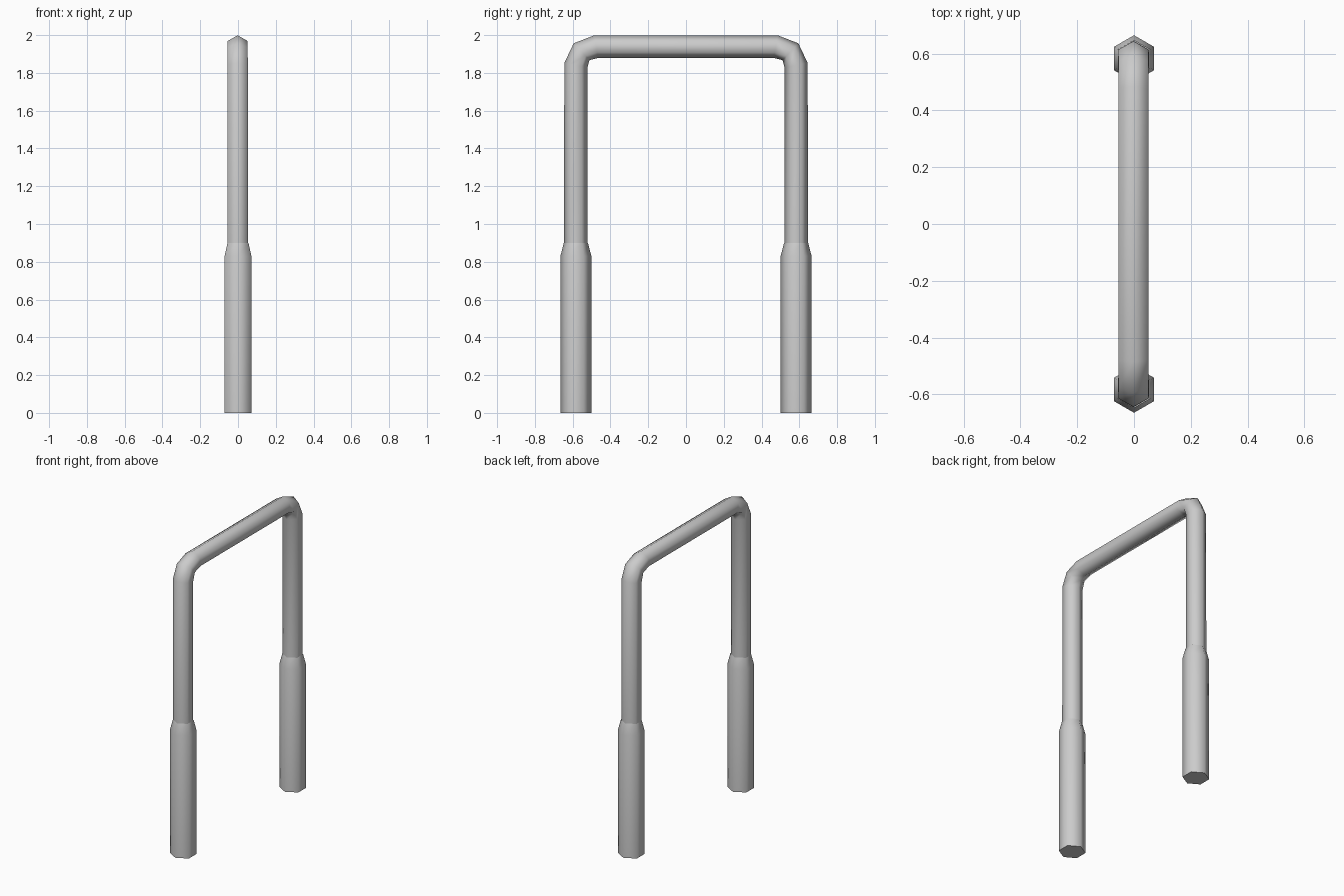
import bpy, bmesh, math
from mathutils import Vector

cube = bpy.data.objects.get("Cube")
if cube:
    bpy.data.objects.remove(cube, do_unlink=True)

SIDES = 6
LEG_Y = 0.583

steel = bpy.data.materials.new("grey_metal")
steel.use_nodes = True
GREY = (0.6, 0.6, 0.6, 1)
steel.diffuse_color = GREY
steel.node_tree.nodes["Principled BSDF"].inputs["Base Color"].default_value = GREY


def sweep(name, path, x=0.0, cap_start=False):
    """Hexagonal tube along (y, z, radius) points in the YZ plane."""
    bm = bmesh.new()
    pts = [Vector((x, y, z)) for y, z, r in path]
    rings = []
    for i, p in enumerate(pts):
        ahead = pts[min(i + 1, len(pts) - 1)] - p
        behind = p - pts[max(i - 1, 0)]
        tangent = (ahead.normalized() + behind.normalized()).normalized()
        side = Vector((1, 0, 0))
        out = side.cross(tangent)
        ring = []
        for k in range(SIDES):
            a = 2 * math.pi * k / SIDES
            ring.append(bm.verts.new(p + path[i][2] * (math.cos(a) * out + math.sin(a) * side)))
        rings.append(ring)
    for a, b in zip(rings, rings[1:]):
        for k in range(SIDES):
            n = (k + 1) % SIDES
            bm.faces.new((a[k], a[n], b[n], b[k]))
    if cap_start:
        bm.faces.new(rings[0])
    bmesh.ops.recalc_face_normals(bm, faces=bm.faces)
    mesh = bpy.data.meshes.new(name)
    bm.to_mesh(mesh)
    bm.free()
    mesh.materials.append(steel)
    obj = bpy.data.objects.new(name, mesh)
    bpy.context.collection.objects.link(obj)
    bpy.ops.object.select_all(action="DESELECT")
    obj.select_set(True)
    bpy.context.view_layer.objects.active = obj
    bpy.ops.object.shade_smooth_by_angle(angle=math.radians(65))
    return obj


# Bent rail: one half of the path, mirrored to the other leg
R = 0.0625
half = [(-LEG_Y, 0.86, R), (-LEG_Y, 1.84, R), (-0.553, 1.912, 0.061), (-0.475, 1.939, 0.061)]
sweep("bent_rail", half + [(-y, z, r) for y, z, r in reversed(half)], x=-0.002)

# Thicker sleeves around the feet, tapering onto the rail
for name, s in (("front_sleeve", -1), ("back_sleeve", 1)):
    y = s * LEG_Y
    sweep(name, [(y, 0, 0.082), (y, 0.83, 0.082), (y, 0.9, 0.064)], cap_start=True)
